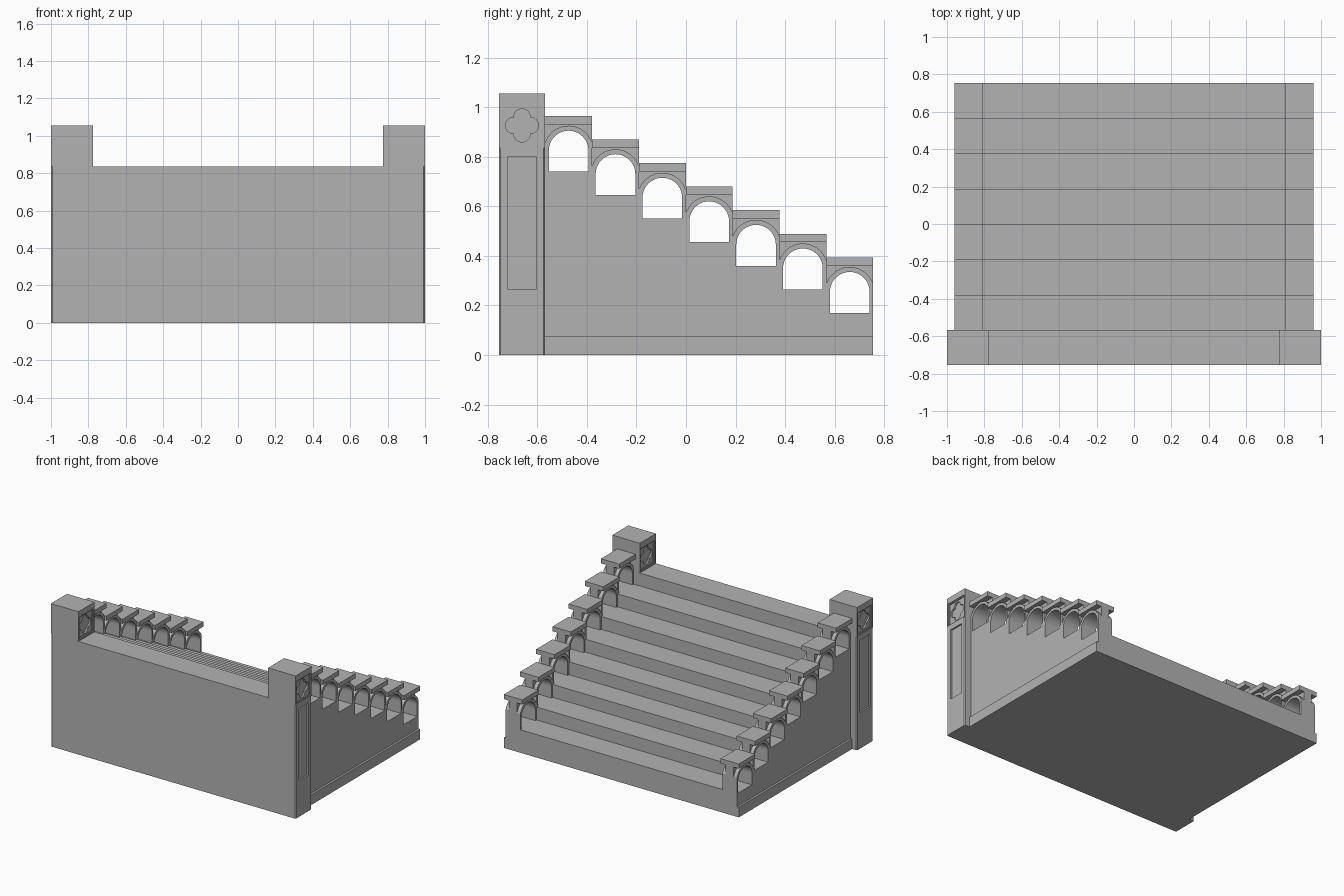
import bpy, bmesh, math

if "Cube" in bpy.data.objects:
    bpy.data.objects.remove(bpy.data.objects["Cube"])

stone = bpy.data.materials.new("grey stone")
stone.diffuse_color = (0.45, 0.45, 0.45, 1)
stone.use_nodes = True
stone.node_tree.nodes["Principled BSDF"].inputs["Base Color"].default_value = stone.diffuse_color


def prism(name, pts, x0, x1, mirror=False):
    """Extrude a (y, z) outline along x from x0 to x1."""
    bm = bmesh.new()
    face = bm.faces.new([bm.verts.new((x0, y, z)) for y, z in pts])
    ext = bmesh.ops.extrude_face_region(bm, geom=[face])
    moved = [v for v in ext["geom"] if isinstance(v, bmesh.types.BMVert)]
    bmesh.ops.translate(bm, verts=moved, vec=(x1 - x0, 0, 0))
    bmesh.ops.recalc_face_normals(bm, faces=bm.faces)
    me = bpy.data.meshes.new(name)
    bm.to_mesh(me)
    bm.free()
    me.materials.append(stone)
    ob = bpy.data.objects.new(name, me)
    bpy.context.collection.objects.link(ob)
    if mirror:
        ob.modifiers.new("mirror", "MIRROR")
    return ob


def rect(y0, y1, z0, z1):
    return [(y0, z0), (y1, z0), (y1, z1), (y0, z1)]


def arc(cy, cz, r, a0, a1, n):
    """Arc points, angles in degrees from +y."""
    return [(cy + r * math.cos(math.radians(a0 + (a1 - a0) * i / n)),
             cz + r * math.sin(math.radians(a0 + (a1 - a0) * i / n))) for i in range(n + 1)]


def cut(target, cutter):
    mod = target.modifiers.new("cut", "BOOLEAN")
    mod.operation = "DIFFERENCE"
    mod.solver = "EXACT"
    mod.object = cutter
    cutter.hide_render = True
    bpy.context.view_layer.objects.active = target
    bpy.ops.object.modifier_apply(modifier=mod.name)
    bpy.data.objects.remove(cutter)


FRONT, POST_BACK, BACK = -0.755, -0.568, 0.755
STEPS = 7
RUN = (BACK - POST_BACK) / STEPS
RISE = 0.095
TOP = 0.835

# stair body, with treads running out through the arches
profile = [(BACK, 0), (POST_BACK, 0), (POST_BACK, TOP)]
for i in range(STEPS):
    z = TOP - RISE * (i + 1)
    profile += [(POST_BACK + RUN * i, z), (POST_BACK + RUN * (i + 1), z)]
prism("stair_body", profile[:2] + profile[3:], -0.945, 0.945)

# landing with the plain front wall
prism("landing_wall", rect(FRONT, POST_BACK, 0, TOP), -0.79, 0.79)

# plinth along each side
prism("plinth", rect(POST_BACK, BACK, 0, 0.075), 0.93, 0.96, True)

# balustrade bays: arched body, recessed neck and cap slab
R_IN, R_OUT = 0.08, 0.1
foot = math.degrees(math.acos(RUN / 2 / R_OUT))
for i in range(STEPS):
    y0 = POST_BACK + RUN * i
    y1 = y0 + RUN
    cy = (y0 + y1) / 2
    tread = TOP - RISE * (i + 1)
    cz = tread + 0.085
    outer = arc(cy, cz, R_OUT, 180 - foot, foot, 20)
    inner = arc(cy, cz, R_IN, 0, 180, 20)
    body = [(y0, tread)] + outer + [(y1, tread), (cy + R_IN, tread)] + inner + [(cy - R_IN, tread)]
    prism(f"arch_{i + 1}", body, 0.825, 0.945, True)
    cap = tread + 0.19
    prism(f"arch_neck_{i + 1}", outer + [(y1, cap), (y0, cap)], 0.852, 0.918, True)
    prism(f"arch_cap_{i + 1}", rect(y0, y1, cap, cap + 0.034), 0.81, 0.96, True)

# corner post shaft with chamfered corners and a sunk side panel
shaft = prism("post_shaft", rect(FRONT, POST_BACK, 0, 0.836), 0.775, 1.0)
bm = bmesh.new()
bm.from_mesh(shaft.data)
upright = [e for e in bm.edges if abs(e.verts[0].co.z - e.verts[1].co.z) > 0.5]
bmesh.ops.bevel(bm, geom=upright, offset=0.007, segments=1, affect="EDGES")
bm.to_mesh(shaft.data)
bm.free()
cut(shaft, prism("panel_cutter", rect(-0.718, -0.605, 0.265, 0.8), 0.988, 1.1))
shaft.modifiers.new("mirror", "MIRROR")

# post head with sunk square panels and quatrefoils on both x sides
head = prism("post_head", rect(FRONT, POST_BACK, 0.836, 1.055), 0.775, 1.0)
cy, cz = (FRONT + POST_BACK) / 2, 0.926
foil = []
for k in range(4):
    a = math.radians(90 * k)
    foil += arc(cy + 0.034 * math.cos(a), cz + 0.034 * math.sin(a), 0.033,
                90 * k - 91, 90 * k + 91, 12)
for edge, s in ((0.775, 1), (1.0, -1)):
    for half, depth in ((0.084, 0.006), (0.077, 0.012)):
        cut(head, prism("square_cutter", rect(cy - half, cy + half, cz - half, cz + half),
                        edge - s * 0.1, edge + s * depth))
    cut(head, prism("foil_cutter", foil, edge - s * 0.1, edge + s * 0.024))
head.modifiers.new("mirror", "MIRROR")
